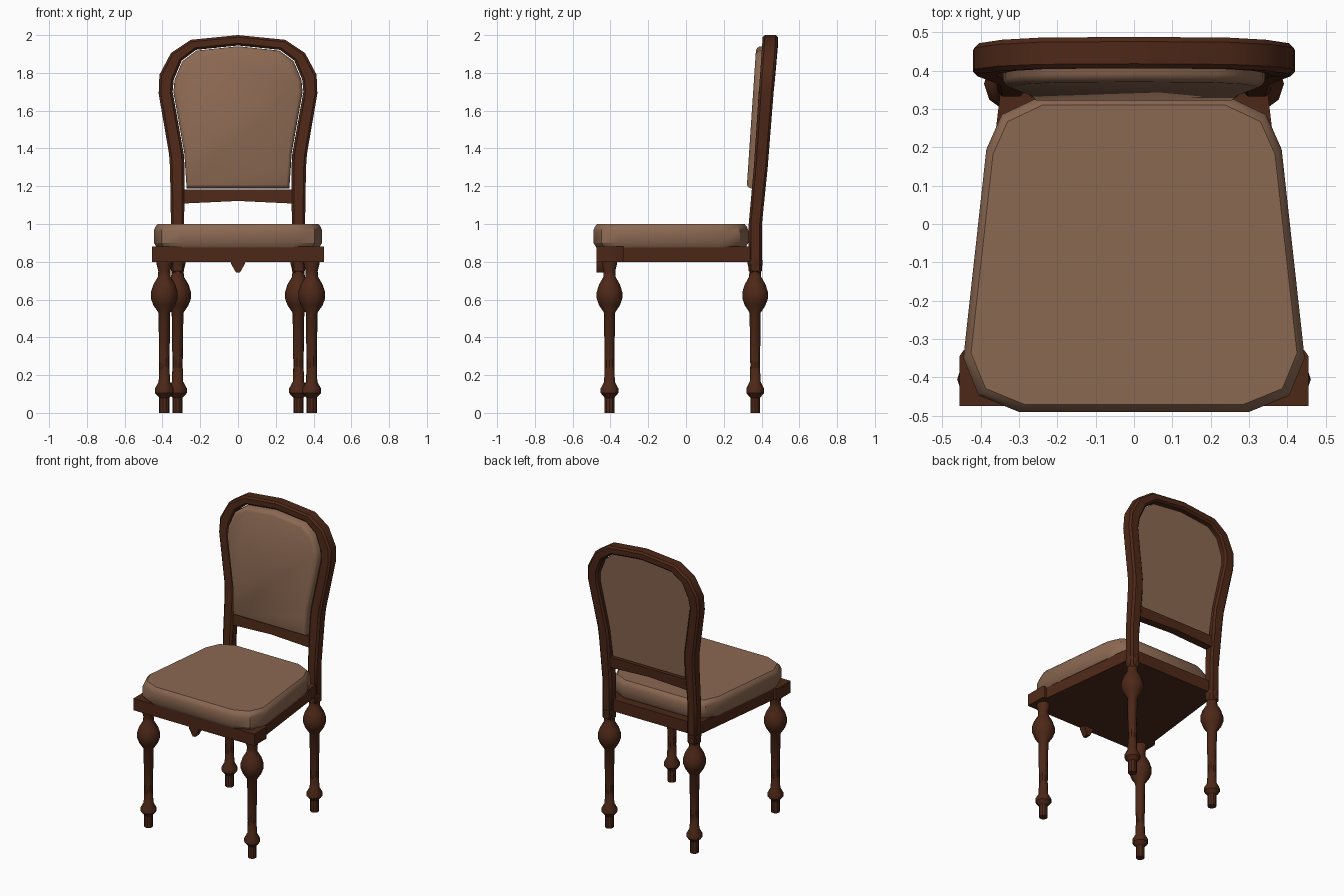
import bpy, bmesh
from math import sin, cos, pi

if "Cube" in bpy.data.objects:
    bpy.data.objects.remove(bpy.data.objects["Cube"])


def material(name, color):
    m = bpy.data.materials.new(name)
    m.diffuse_color = (*color, 1)
    m.use_nodes = True
    m.node_tree.nodes["Principled BSDF"].inputs["Base Color"].default_value = m.diffuse_color
    return m


WOOD = material("dark_wood", (0.075, 0.021, 0.009))
FABRIC = material("tan_fabric", (0.26, 0.14, 0.085))


def loft(name, rings, mat, bevel=0.0, smooth=35):
    """Skin a list of equal-length rings and cap both ends."""
    bm = bmesh.new()
    vs = [[bm.verts.new(p) for p in r] for r in rings]
    n = len(rings[0])
    for a, b in zip(vs, vs[1:]):
        for i in range(n):
            j = (i + 1) % n
            bm.faces.new((a[i], a[j], b[j], b[i]))
    bm.faces.new(vs[0])
    bm.faces.new(vs[-1])
    bmesh.ops.recalc_face_normals(bm, faces=bm.faces)
    me = bpy.data.meshes.new(name)
    bm.to_mesh(me)
    bm.free()
    me.materials.append(mat)
    ob = bpy.data.objects.new(name, me)
    bpy.context.collection.objects.link(ob)
    if bevel:
        mod = ob.modifiers.new("bevel", 'BEVEL')
        mod.width, mod.segments = bevel, 1
        mod.limit_method, mod.angle_limit = 'ANGLE', 1.0
    bpy.ops.object.select_all(action='DESELECT')
    bpy.context.view_layer.objects.active = ob
    ob.select_set(True)
    bpy.ops.object.shade_smooth_by_angle(angle=smooth * pi / 180)
    return ob


def mirrored(half):
    """Complete a right-hand outline with its left-hand reflection."""
    return half + [(-x, y) for x, y in reversed(half) if abs(x) > 1e-6]


def inset(outline, d, cy):
    """Shrink an outline by about d towards (0, cy)."""
    w = max(x for x, _ in outline)
    h = max(abs(y - cy) for _, y in outline)
    return [(x * (1 - d / w), cy + (y - cy) * (1 - d / h)) for x, y in outline]


def lean(z):
    """Front plane of the raked back."""
    if z < 1.0:
        return 0.332
    if z < 1.3:
        return 0.332 + (z - 1.0) * 0.09
    return 0.359 + (z - 1.3) * 0.067


# turned legs
LEG = [(0.027, 0), (0.027, 0.08), (0.049, 0.105), (0.049, 0.13), (0.03, 0.165),
       (0.027, 0.25), (0.031, 0.53), (0.058, 0.57), (0.071, 0.605), (0.071, 0.64),
       (0.058, 0.68), (0.034, 0.72), (0.032, 0.75), (0.042, 0.79), (0.042, 0.81)]
SIDES = 10
for label, px, py in (("front_leg", 0.39, -0.405), ("back_leg", 0.32, 0.366)):
    for side, s in (("left", -1), ("right", 1)):
        loft(f"{label}_{side}",
             [[(s * px + r * cos(2 * pi * i / SIDES), py + r * sin(2 * pi * i / SIDES), z)
               for i in range(SIDES)] for r, z in LEG], WOOD)

# seat frame with square front corners
apron = mirrored([(0.455, -0.475), (0.455, -0.345), (0.445, -0.33), (0.428, -0.33), (0.345, 0.375)])
loft("seat_frame", [[(x, y, z) for x, y in apron] for z in (0.80, 0.88)], WOOD)

# pendant under the front rail
loft("pendant", [[(x, y, z) for x, z in ((-0.037, 0.81), (-0.037, 0.79), (-0.01, 0.742),
                                        (0.01, 0.742), (0.037, 0.79), (0.037, 0.81))]
                 for y in (-0.475, -0.435)], WOOD)

# seat cushion
seat = mirrored([(0.30, -0.49), (0.405, -0.447), (0.445, -0.35), (0.385, 0.195),
                 (0.345, 0.285), (0.25, 0.33)])
loft("seat_cushion", [[(x, y, z) for x, y in inset(seat, d, -0.08)]
                      for d, z in ((0.015, 0.875), (0.0, 0.90), (0.0, 0.965), (0.007, 0.985), (0.02, 1.0))],
     FABRIC)

# posts and arched top: (outer x, outer z, inner x, inner z)
FRAME = [(0.355, 0.74, 0.285, 0.74), (0.355, 1.0, 0.285, 1.0), (0.36, 1.3, 0.283, 1.3),
         (0.365, 1.37, 0.287, 1.37), (0.42, 1.69, 0.346, 1.70), (0.416, 1.79, 0.34, 1.765),
         (0.355, 1.905, 0.298, 1.865), (0.25, 1.975, 0.222, 1.922), (0, 2.0, 0, 1.945)]
path = FRAME + [(-a, b, -c, d) for a, b, c, d in reversed(FRAME[:-1])]
rings = []
for ox, oz, ix, iz in path:
    y = lean(oz)
    t = 0.07 + 0.012 * max(0, oz - 1)
    rings.append([(ox, y, oz), (ix, y, iz), (ix, y + t, iz), (ox, y + t, oz)])
loft("back_frame", rings, WOOD, bevel=0.012)

# lower back rail with arched underside
loft("back_rail", [[(x, 0.352, zb), (x, 0.358, 1.182), (x, 0.41, 1.182), (x, 0.405, zb)]
                   for x, zb in ((-0.3, 1.108), (-0.15, 1.115), (0, 1.122), (0.15, 1.115), (0.3, 1.108))],
     WOOD)

# upholstered back panel
panel = mirrored([(0.275, 1.185)] + [(c, d) for _, _, c, d in FRAME[2:]])
loft("back_cushion", [[(x, 0.346 + (z - 1.185) * 0.067 + dy, z) for x, z in inset(panel, d, 1.55)]
                      for d, dy in ((0.004, 0.052), (0.004, -0.005), (0.012, -0.018), (0.025, -0.025))],
     FABRIC)
